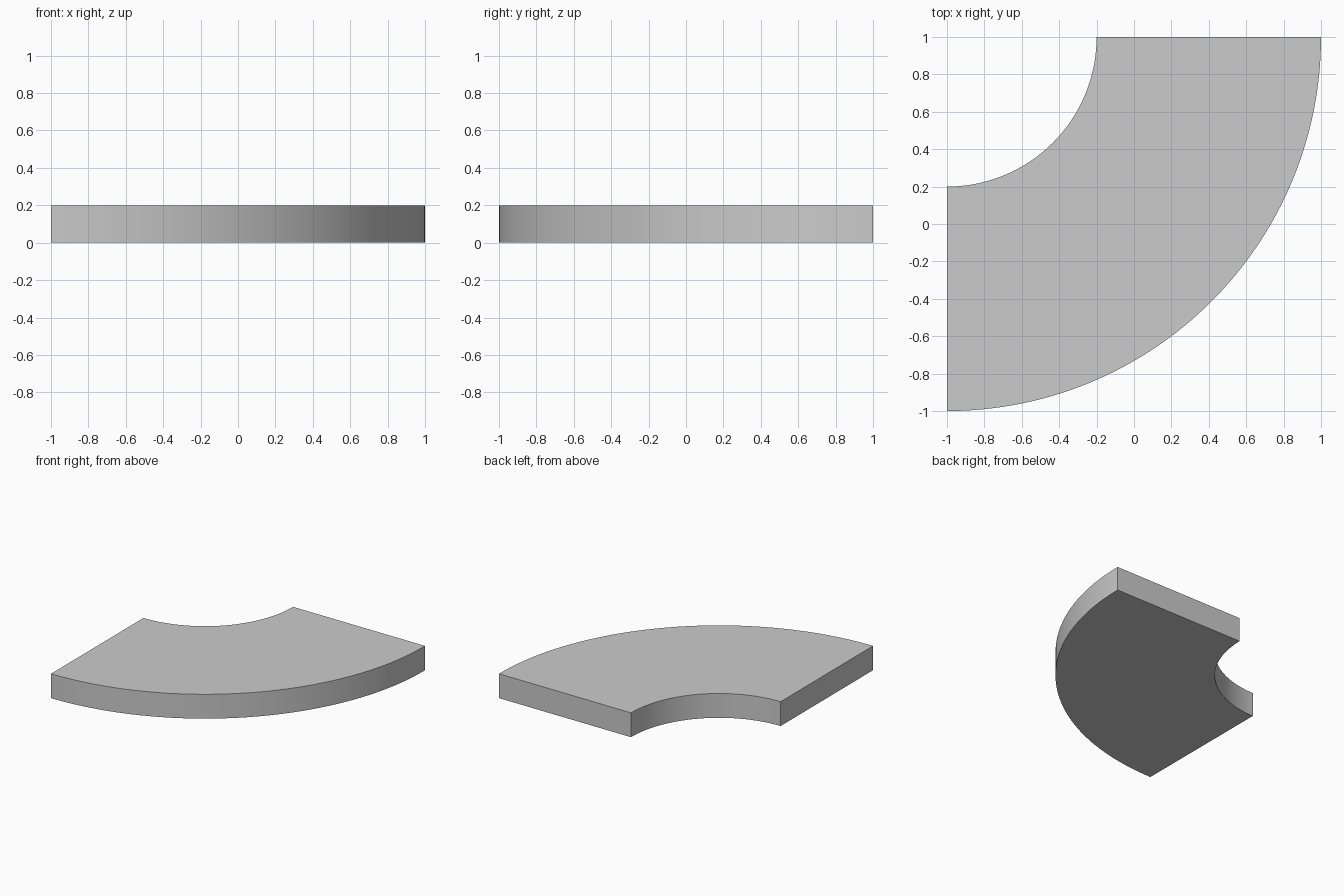
import bpy, bmesh
from math import cos, sin, pi, radians

if "Cube" in bpy.data.objects:
    bpy.data.objects.remove(bpy.data.objects["Cube"])

CENTRE = (-1.0, 1.0)
INNER, OUTER, HEIGHT, STEPS = 0.8, 2.0, 0.2, 64


def arc(radius):
    """Quarter arc from the -y direction round to the +x direction."""
    angles = [-pi / 2 + pi / 2 * i / STEPS for i in range(STEPS + 1)]
    return [(CENTRE[0] + radius * cos(a), CENTRE[1] + radius * sin(a), 0) for a in angles]


# Quarter-ring outline, extruded into a flat slab
bm = bmesh.new()
outline = arc(OUTER) + arc(INNER)[::-1]
base = bm.faces.new([bm.verts.new(p) for p in outline])
top = bmesh.ops.extrude_face_region(bm, geom=[base], use_keep_orig=True)
top_verts = [g for g in top["geom"] if isinstance(g, bmesh.types.BMVert)]
bmesh.ops.translate(bm, verts=top_verts, vec=(0, 0, HEIGHT))
bmesh.ops.recalc_face_normals(bm, faces=bm.faces)

mesh = bpy.data.meshes.new("curved_slab")
bm.to_mesh(mesh)
bm.free()
slab = bpy.data.objects.new("curved_slab", mesh)
bpy.context.collection.objects.link(slab)

# Smooth curved walls, crisp rims and ends
bpy.context.view_layer.objects.active = slab
slab.select_set(True)
bpy.ops.object.shade_smooth_by_angle(angle=radians(30))
